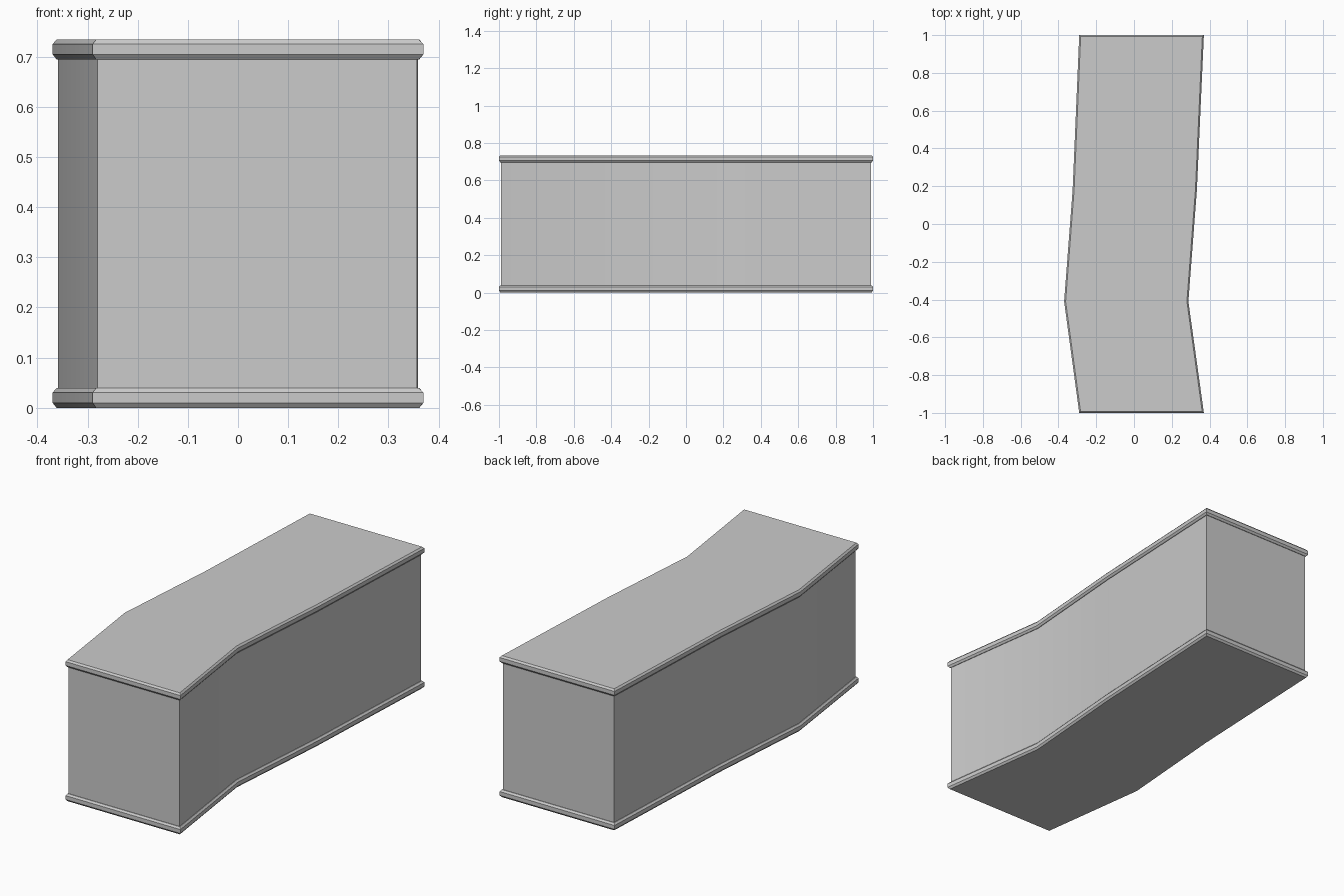
import bpy
import bmesh
from mathutils import Vector

cube = bpy.data.objects.get("Cube")
if cube:
    bpy.data.objects.remove(cube, do_unlink=True)

grey = bpy.data.materials.new("plain_grey")
grey.use_nodes = True
colour = (0.6, 0.6, 0.6, 1)
grey.diffuse_color = colour
grey.node_tree.nodes["Principled BSDF"].inputs["Base Color"].default_value = colour

# Bent footprint, counter-clockwise from the front
outline = [Vector(p) for p in (
    (-0.29, -1), (0.37, -1), (0.288, -0.41), (0.333, 0.18),
    (0.37, 1), (-0.29, 1), (-0.325, 0.18), (-0.37, -0.41))]


def inset(points, distance):
    """Move every edge of the footprint inwards by the same distance."""
    result = []
    for i, p in enumerate(points):
        a = (p - points[i - 1]).normalized()
        b = (points[(i + 1) % len(points)] - p).normalized()
        na, nb = Vector((-a.y, a.x)), Vector((-b.y, b.x))
        result.append(p + (na + nb) * distance / (1 + na.dot(nb)))
    return result


def loft(name, sections):
    """Stack footprint rings given as (inset, height) and cap both ends."""
    bm = bmesh.new()
    rings = [[bm.verts.new((p.x, p.y, z)) for p in inset(outline, d)]
             for d, z in sections]
    n = len(outline)
    for low, high in zip(rings, rings[1:]):
        for i in range(n):
            j = (i + 1) % n
            bm.faces.new((low[i], low[j], high[j], high[i]))
    bm.faces.new(rings[0][::-1])
    bm.faces.new(rings[-1])
    mesh = bpy.data.meshes.new(name)
    bm.to_mesh(mesh)
    bm.free()
    mesh.materials.append(grey)
    obj = bpy.data.objects.new(name, mesh)
    bpy.context.collection.objects.link(obj)
    bpy.ops.object.select_all(action="DESELECT")
    obj.select_set(True)
    bpy.context.view_layer.objects.active = obj
    bpy.ops.object.shade_smooth_by_angle(angle=0.52)


# Wall block between two chamfered slabs
loft("wall_block", [(0.011, 0.02), (0.011, 0.715)])
for name, base in (("bottom_slab", 0), ("top_slab", 0.695)):
    loft(name, [(0.008, base), (0, base + 0.01),
                (0, base + 0.03), (0.008, base + 0.039)])
